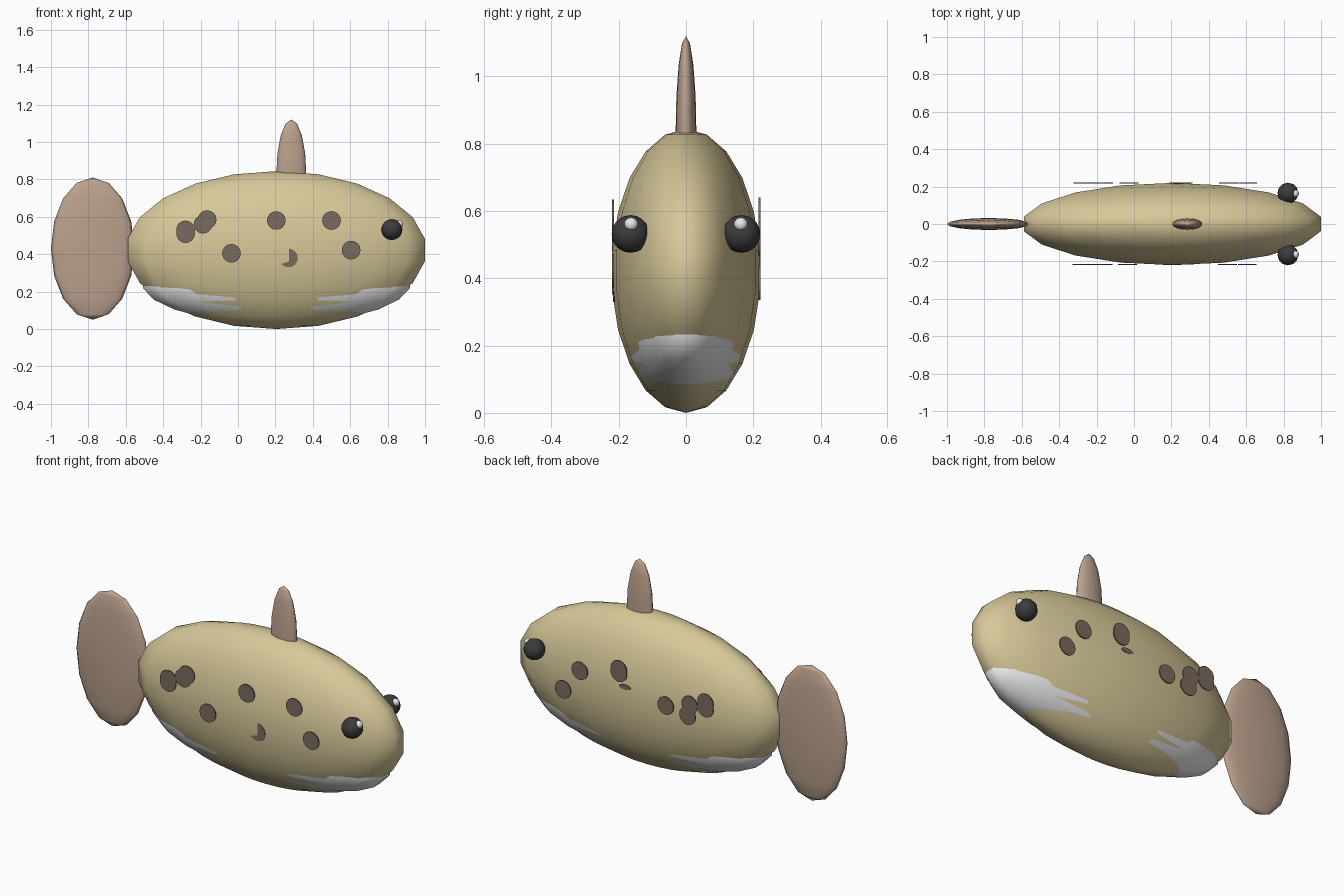
import bpy, bmesh
from math import sin, cos, pi

cube = bpy.data.objects.get("Cube")
if cube:
    bpy.data.objects.remove(cube, do_unlink=True)


def material(name, color):
    m = bpy.data.materials.new(name)
    m.use_nodes = True
    m.diffuse_color = (*color, 1)
    bsdf = next(n for n in m.node_tree.nodes if n.type == "BSDF_PRINCIPLED")
    bsdf.inputs["Base Color"].default_value = (*color, 1)
    return m


SAND = material("sand skin", (0.68, 0.58, 0.32))
FIN = material("fin tan", (0.50, 0.36, 0.27))
SPOT = material("spot brown", (0.19, 0.145, 0.11))
DARK = material("eye dark", (0.045, 0.045, 0.048))
WHITE = material("soft white", (0.80, 0.80, 0.80))


def finish(name, bm, mat, smooth):
    bmesh.ops.recalc_face_normals(bm, faces=bm.faces)
    mesh = bpy.data.meshes.new(name)
    bm.to_mesh(mesh)
    bm.free()
    mesh.materials.append(mat)
    for p in mesh.polygons:
        p.use_smooth = smooth
    obj = bpy.data.objects.new(name, mesh)
    bpy.context.collection.objects.link(obj)
    return obj


def ellipsoid(name, center, radii, mat, segments, rings):
    """Ringed ellipsoid with its poles up and down and a vertex row on the y axis."""
    bm = bmesh.new()

    def point(theta, phi):
        unit = (sin(theta) * sin(phi), sin(theta) * cos(phi), cos(theta))
        return bm.verts.new([c + r * u for c, r, u in zip(center, radii, unit)])

    top, bottom = point(0, 0), point(pi, 0)
    rows = [[point(pi * i / rings, 2 * pi * j / segments) for j in range(segments)]
            for i in range(1, rings)]
    for j in range(segments):
        k = (j + 1) % segments
        bm.faces.new((top, rows[0][j], rows[0][k]))
        bm.faces.new((bottom, rows[-1][k], rows[-1][j]))
        for a, b in zip(rows, rows[1:]):
            bm.faces.new((a[j], b[j], b[k], a[k]))
    return finish(name, bm, mat, True)


def spot(name, x, z, y, rx=0.05, rz=0.05, half=0.003):
    """Thin upright disc lying against the flank."""
    bm = bmesh.new()
    n = 16
    loops = [[bm.verts.new((x + rx * cos(2 * pi * i / n), y + s * half,
                            z + rz * sin(2 * pi * i / n))) for i in range(n)]
             for s in (-1, 1)]
    for loop in loops:
        bm.faces.new(loop)
    for i in range(n):
        j = (i + 1) % n
        bm.faces.new((loops[0][i], loops[0][j], loops[1][j], loops[1][i]))
    return finish(name, bm, SPOT, False)


# Body, with a pale belly that just breaks through low at both ends
ellipsoid("body", (0.205, 0, 0.422), (0.815, 0.222, 0.422), SAND, 18, 11)
ellipsoid("belly", (0.205, 0, 0.25), (0.732, 0.188, 0.2225), WHITE, 18, 11)

# Fins
ellipsoid("tail_fin", (-0.777, 0, 0.43), (0.223, 0.032, 0.38), FIN, 16, 8)
ellipsoid("dorsal_fin", (0.285, 0, 0.83), (0.08, 0.031, 0.29), FIN, 16, 8)

# Eyes with highlights
for side, s in (("right", -1), ("left", 1)):
    ellipsoid(side + "_eye", (0.823, 0.165 * s, 0.532), (0.056,) * 3, DARK, 12, 10)
    ellipsoid(side + "_eye_highlight", (0.862, 0.163 * s, 0.56), (0.021,) * 3, WHITE, 10, 8)

# Flank spots
right_spots = [(-0.28, 0.53), (-0.28, 0.51), (-0.165, 0.585), (-0.187, 0.56),
               (-0.035, 0.405), (0.205, 0.58), (0.5, 0.58), (0.605, 0.422)]
left_spots = [(0.505, 0.517), (0.608, 0.385), (0.263, 0.59), (0.263, 0.57),
              (-0.027, 0.464), (-0.176, 0.509), (-0.274, 0.547),
              (-0.163, 0.444), (-0.274, 0.515)]
for i, (x, z) in enumerate(right_spots):
    spot(f"right_spot_{i + 1}", x, z, -0.2165)
for i, (x, z) in enumerate(left_spots):
    spot(f"left_spot_{i + 1}", x, z, 0.2185)

# Half-sunken spots at the widest part of each flank
spot("right_sunken_spot", 0.27, 0.38, -0.2135)
spot("left_sunken_spot", 0.225, 0.50, 0.218, 0.035, 0.013)
